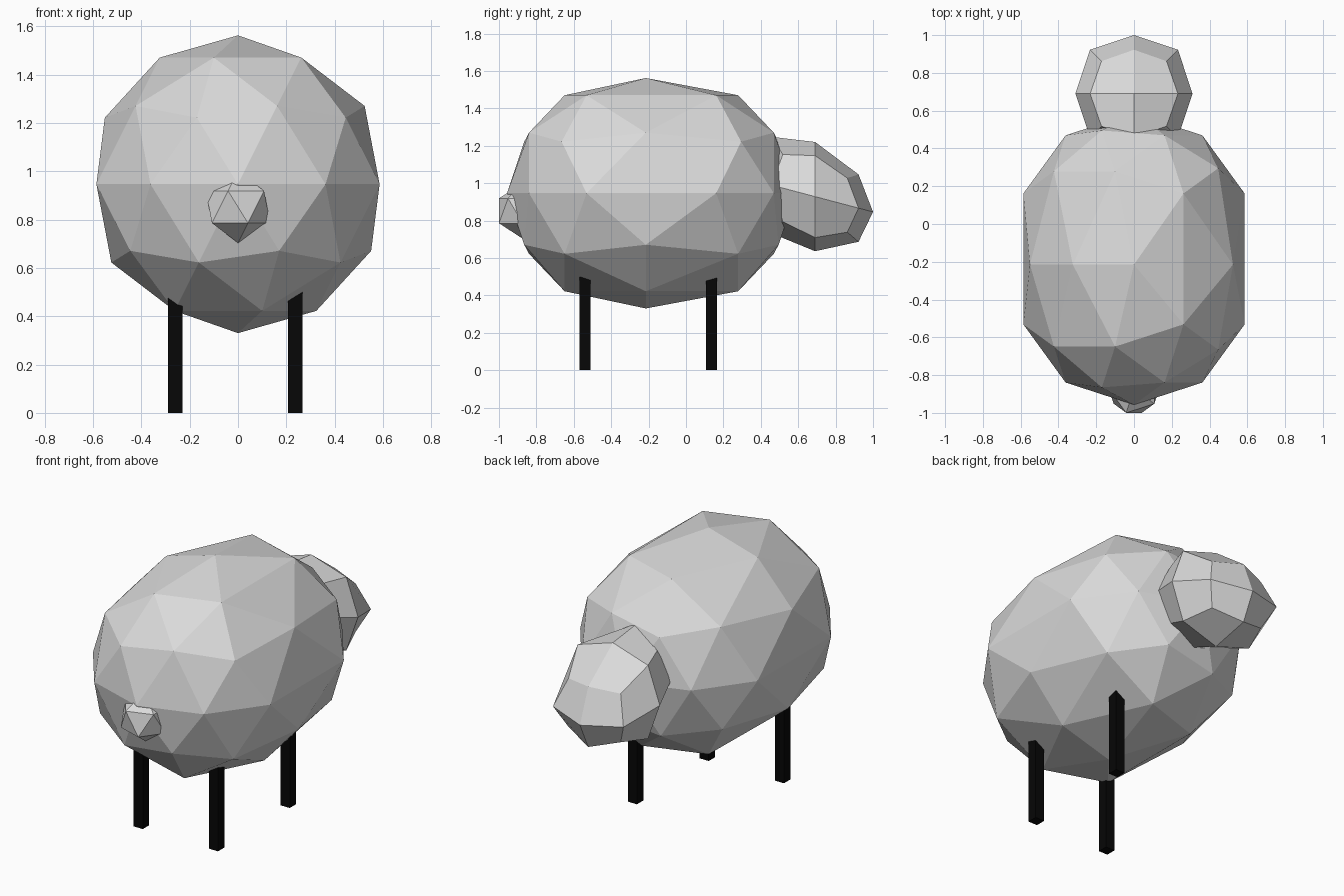
import bpy
import math

if "Cube" in bpy.data.objects:
    bpy.data.objects.remove(bpy.data.objects["Cube"])


def material(name, value):
    mat = bpy.data.materials.new(name)
    mat.diffuse_color = (value, value, value, 1)
    mat.use_nodes = True
    mat.node_tree.nodes["Principled BSDF"].inputs["Base Color"].default_value = mat.diffuse_color
    return mat


WOOL = material("pale_grey", 0.7)
BLACK = material("black", 0.002)


def finish(obj, name, mat):
    obj.name = name
    obj.data.materials.append(mat)
    return obj


def ball(name, subdivisions, radius):
    """Faceted ball, turned half way round z, with its mesh around the origin."""
    bpy.ops.mesh.primitive_ico_sphere_add(subdivisions=subdivisions, radius=radius)
    obj = finish(bpy.context.object, name, WOOL)
    for v in obj.data.vertices:
        v.co.x, v.co.y = -v.co.x, -v.co.y
    return obj


# Body: faceted ball whose front and back halves are pulled apart
body = ball("body", 2, 0.616)
for v in body.data.vertices:
    if abs(v.co.y) < 0.005:
        v.co.y = -0.03
    else:
        v.co.y += math.copysign(0.156, v.co.y)
body.location = (0, -0.185, 0.946)

# Tail: small faceted ball
tail = ball("tail", 1, 0.149)
tail.location = (0, -0.873, 0.852)

# Head: block narrowed and lowered at the muzzle, subdivided once
bpy.ops.mesh.primitive_cube_add(size=2)
head = finish(bpy.context.object, "head", WOOL)
for v in head.data.vertices:
    middle, half = (0.846, 0.214) if v.co.y > 0 else (1.01, 0.37)
    v.co = (v.co.x * 0.31, 0.69 + v.co.y * 0.31, middle + v.co.z * half)
sub = head.modifiers.new("rounding", 'SUBSURF')
sub.levels = sub.render_levels = 1
sub.use_limit_surface = False

# Legs: three square posts
for name, x, y in (("leg_tail_end_left", -0.26, -0.54),
                   ("leg_tail_end_right", 0.237, -0.54),
                   ("leg_head_end_right", 0.237, 0.137)):
    bpy.ops.mesh.primitive_cube_add(size=1, location=(x, y, 0.275))
    leg = finish(bpy.context.object, name, BLACK)
    for v in leg.data.vertices:
        v.co.x *= 0.06
        v.co.y *= 0.06
        v.co.z *= 0.55
